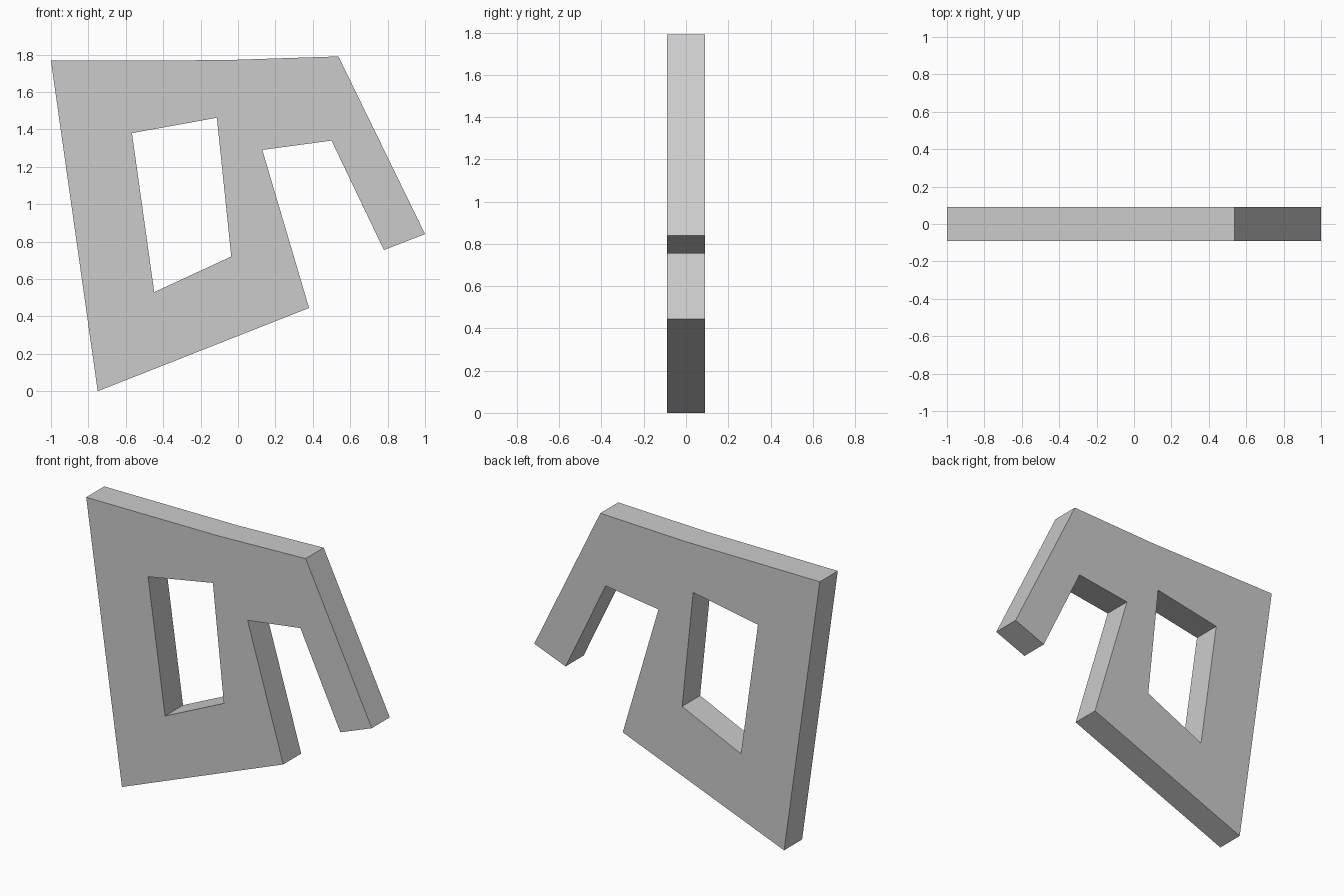
import bpy, bmesh
from math import radians
from mathutils import Matrix

if "Cube" in bpy.data.objects:
    bpy.data.objects.remove(bpy.data.objects["Cube"])

DEPTH = 0.18

# Outline of the slab with its hanging arm, and the window opening (x, z)
outline = [(-0.75, 0), (0.38, 0.445), (0.13, 1.29), (0.50, 1.34), (0.78, 0.755),
           (1.0, 0.84), (0.537, 1.79), (-0.07, 1.77), (-1.0, 1.767)]
window = [(-0.567, 1.38), (-0.113, 1.462), (-0.036, 0.72), (-0.448, 0.53)]

# Filled profile extruded to the slab depth
curve = bpy.data.curves.new("slab_profile", 'CURVE')
curve.dimensions = '2D'
curve.fill_mode = 'BOTH'
curve.extrude = DEPTH / 2
for loop in (outline, window):
    spline = curve.splines.new('POLY')
    spline.points.add(len(loop) - 1)
    for point, (x, z) in zip(spline.points, loop):
        point.co = (x, z, 0, 1)
    spline.use_cyclic_u = True

profile = bpy.data.objects.new("slab_profile", curve)
bpy.context.collection.objects.link(profile)
bpy.context.view_layer.update()
mesh = bpy.data.meshes.new_from_object(
    profile.evaluated_get(bpy.context.evaluated_depsgraph_get()))
bpy.data.objects.remove(profile)

# Stand upright, weld the caps to the sides and keep faces flat
bm = bmesh.new()
bm.from_mesh(mesh)
bm.transform(Matrix.Rotation(radians(90), 4, 'X'))
bmesh.ops.remove_doubles(bm, verts=bm.verts, dist=0.0005)
bmesh.ops.dissolve_limit(bm, angle_limit=radians(0.2), verts=bm.verts, edges=bm.edges)
bmesh.ops.recalc_face_normals(bm, faces=bm.faces)
for face in bm.faces:
    face.smooth = False
bm.to_mesh(mesh)
bm.free()

slab = bpy.data.objects.new("slab_with_window", mesh)
bpy.context.collection.objects.link(slab)
